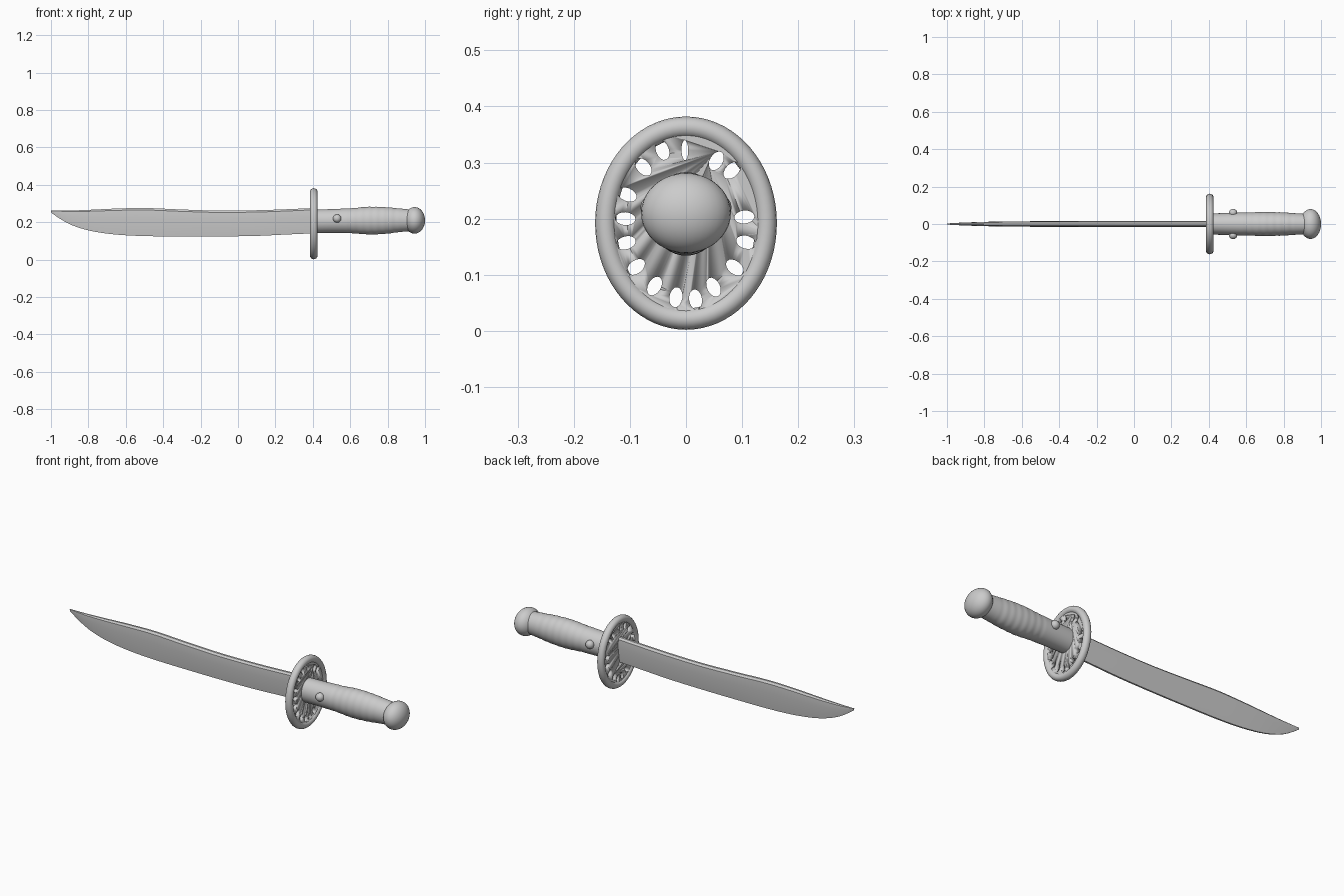
import bpy, bmesh, math
from mathutils import Matrix, Vector

if "Cube" in bpy.data.objects:
    bpy.data.objects.remove(bpy.data.objects["Cube"])

steel = bpy.data.materials.new("plain grey")
steel.diffuse_color = (0.6, 0.6, 0.6, 1)
steel.use_nodes = True
steel.node_tree.nodes["Principled BSDF"].inputs["Base Color"].default_value = steel.diffuse_color
GX, GZ = 0.405, 0.192  # guard centre


def finish(name, bm, angle=40):
    bmesh.ops.recalc_face_normals(bm, faces=bm.faces)
    me = bpy.data.meshes.new(name)
    bm.to_mesh(me)
    bm.free()
    ob = bpy.data.objects.new(name, me)
    bpy.context.collection.objects.link(ob)
    me.materials.append(steel)
    bpy.ops.object.select_all(action='DESELECT')
    ob.select_set(True)
    bpy.context.view_layer.objects.active = ob
    bpy.ops.object.shade_smooth_by_angle(angle=math.radians(angle))
    return ob


def loft(bm, rings, closed=False):
    loops = [[bm.verts.new(p) for p in r] for r in rings]
    n = len(loops[0])
    pairs = list(zip(loops, loops[1:])) + ([(loops[-1], loops[0])] if closed else [])
    for a, b in pairs:
        for i in range(n):
            j = (i + 1) % n
            bm.faces.new((a[i], a[j], b[j], b[i]))
    if not closed:
        bm.faces.new(loops[0])
        bm.faces.new(loops[-1])


def sample(table, x):
    """Smooth interpolation through rows whose first entry is x."""
    i = max(k for k in range(len(table) - 1) if table[k][0] <= x or k == 0)
    p0, p1, p2, p3 = (table[min(max(k, 0), len(table) - 1)] for k in range(i - 1, i + 3))
    d = p2[0] - p1[0]
    t = (x - p1[0]) / d
    out = []
    for c in range(1, len(p1)):
        m1 = (p2[c] - p0[c]) / (p2[0] - p0[0]) * d
        m2 = (p3[c] - p1[c]) / (p3[0] - p1[0]) * d
        out.append((2*t**3 - 3*t*t + 1)*p1[c] + (t**3 - 2*t*t + t)*m1
                   + (3*t*t - 2*t**3)*p2[c] + (t**3 - t*t)*m2)
    return out


# Blade: x, spine height, edge height, half thickness
blade = [(-1, .262, .252, .003), (-.95, .262, .217, .006), (-.88, .263, .181, .009),
         (-.78, .267, .152, .012), (-.65, .273, .134, .014), (-.5, .276, .126, .015),
         (-.3, .268, .124, .016), (-.1, .262, .124, .016), (.1, .264, .127, .016),
         (.25, .269, .134, .016), (.41, .276, .141, .016)]
bm = bmesh.new()
rings = []
for k in range(49):
    x = -1 + 1.41 * k / 48
    top, bot, w = sample(blade, x)
    h = top - bot
    side = [(.35, 1), (.9, .93), (1, .62), (.28, 0)]
    half = [(w * s, bot + h * f) for s, f in side]
    rings.append([(x, y, z) for y, z in half] + [(x, -y, z) for y, z in reversed(half)])
loft(bm, rings)
finish("blade", bm, 15)

# Guard rim: oval ring with a rounded section
bm = bmesh.new()
rings = []
for k in range(72):
    a = math.tau * k / 72
    ring = []
    for j in range(16):
        b = math.tau * j / 16
        r = .019 * math.cos(b)
        ring.append((GX + .02 * math.sin(b), (.143 + r) * math.cos(a), GZ + (.171 + r) * math.sin(a)))
    rings.append(ring)
loft(bm, rings, True)
finish("guard_rim", bm)

# Pierced guard web
bm = bmesh.new()
loft(bm, [[(GX + s, .14 * math.cos(math.tau * k / 64), GZ + .168 * math.sin(math.tau * k / 64))
           for k in range(64)] for s in (-.012, .012)])
web = finish("guard_web", bm)
holes = [(-.042, .322), (-.002, .322), (.054, .303), (.082, .286), (.104, .203),
         (.107, .158), (.087, .113), (.049, .078), (.017, .056), (-.018, .06),
         (-.056, .08), (-.089, .114), (-.107, .157), (-.108, .2), (-.105, .243), (-.076, .292)]
bm = bmesh.new()
for y, z in holes:
    a = math.atan2((z - GZ) / 1.15, y)
    long = .018
    wide = .006 if abs(y) < .01 else .0115
    loft(bm, [[(GX + s, y + long * math.cos(t) * math.cos(a) - wide * math.sin(t) * math.sin(a),
                z + long * math.cos(t) * math.sin(a) + wide * math.sin(t) * math.cos(a))
               for t in (math.tau * k / 16 for k in range(16))] for s in (-.05, .05)])
cutter = finish("hole_cutter", bm)
cutter.hide_render = True
cutter.hide_set(True)
mod = web.modifiers.new("holes", 'BOOLEAN')
mod.operation = 'DIFFERENCE'
mod.solver = 'EXACT'
mod.object = cutter

# Grip with shallow rings: x, half width, top, bottom
grip = [(.4, .056, .268, .142), (.5, .059, .27, .143), (.6, .062, .275, .141),
        (.7, .065, .283, .134), (.8, .062, .28, .139), (.87, .057, .273, .148), (.95, .052, .265, .155)]
bm = bmesh.new()
rings = []
for k in range(89):
    x = .4 + .55 * k / 88
    w, top, bot = sample(grip, x)
    g = 1 - (.018 * (.5 - .5 * math.cos(math.tau * (x - .58) / .04)) if .58 < x < .86 else 0)
    c, h = (top + bot) / 2, (top - bot) / 2 * g
    rings.append([(x, w * g * math.cos(math.tau * i / 40), c + h * math.sin(math.tau * i / 40))
                  for i in range(40)])
loft(bm, rings)
finish("grip", bm)


def ball(name, centre, radii):
    b = bmesh.new()
    bmesh.ops.create_uvsphere(b, u_segments=32, v_segments=20, radius=1,
                              matrix=Matrix.Translation(Vector(centre)) @ Matrix.Diagonal((*radii, 1)))
    finish(name, b)


# Pommel and grip studs
ball("pommel", (.944, 0, .21), (.056, .08, .071))
for s, side in ((-1, "front"), (1, "back")):
    ball(side + "_stud", (.53, s * .06, .22), (.022, .021, .022))
